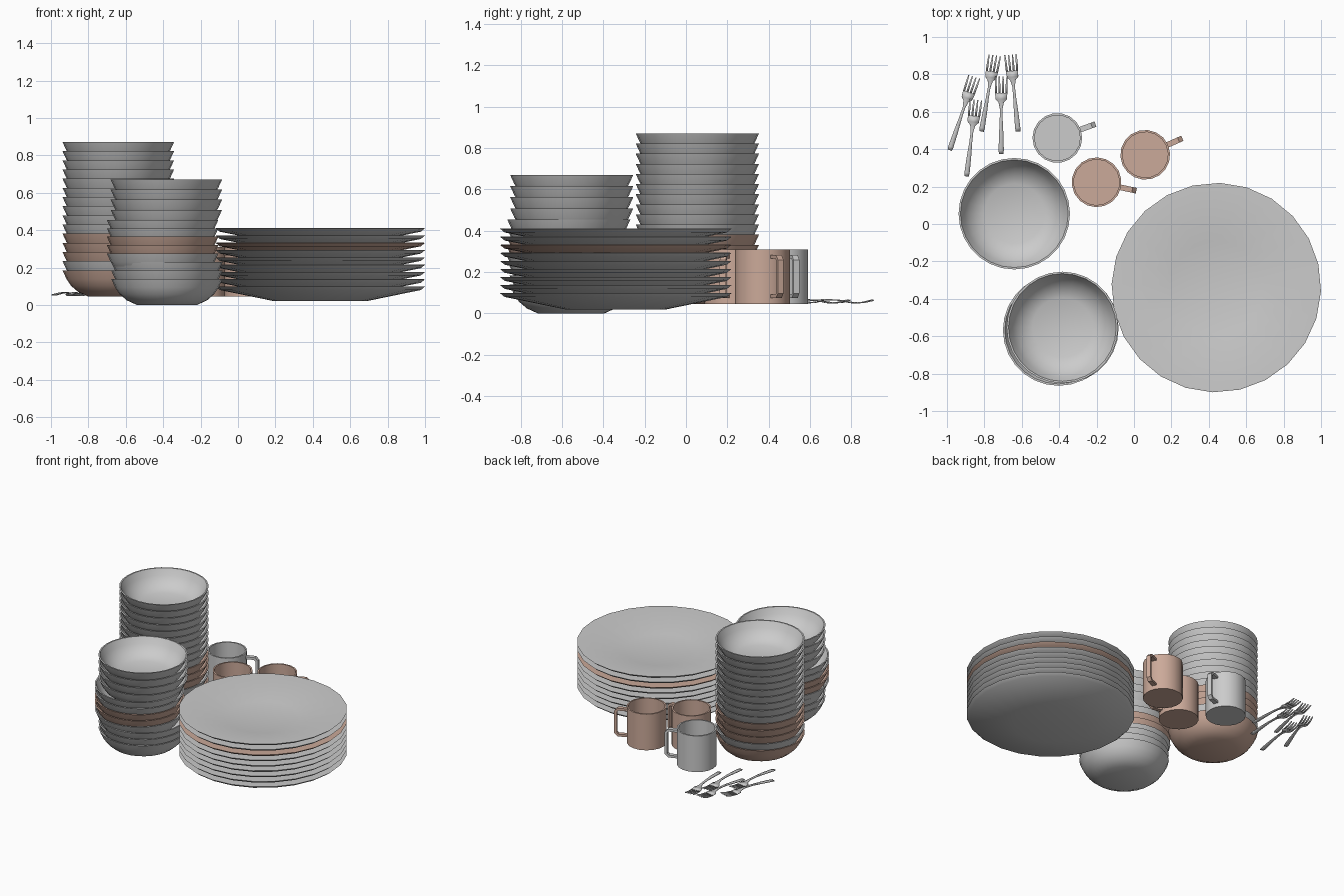
import bpy, bmesh
from math import sin, cos, pi, radians, atan2
from mathutils import Vector

if "Cube" in bpy.data.objects:
    bpy.data.objects.remove(bpy.data.objects["Cube"])

clay = bpy.data.materials.new("clay_pink")
clay.diffuse_color = (0.60, 0.40, 0.32, 1)
clay.use_nodes = True
clay.node_tree.nodes["Principled BSDF"].inputs["Base Color"].default_value = clay.diffuse_color


def finish(name, bm, loc, rot=0.0, pink=False):
    """Turn a bmesh into a placed, smooth-by-angle object."""
    bmesh.ops.recalc_face_normals(bm, faces=bm.faces)
    me = bpy.data.meshes.new(name)
    bm.to_mesh(me)
    bm.free()
    me.shade_smooth()
    me.set_sharp_from_angle(angle=radians(30))
    ob = bpy.data.objects.new(name, me)
    bpy.context.collection.objects.link(ob)
    ob.location = loc
    ob.rotation_euler.z = rot
    if pink:
        me.materials.append(clay)
    return ob


def lathe(bm, profile, sides):
    """Revolve an (r, z) profile that starts and ends on the axis."""
    rings = []
    for r, z in profile:
        if r == 0:
            rings.append([bm.verts.new((0, 0, z))] * sides)
        else:
            rings.append([bm.verts.new((r * cos(2 * pi * i / sides), r * sin(2 * pi * i / sides), z))
                          for i in range(sides)])
    for a, b in zip(rings, rings[1:]):
        for i in range(sides):
            j = (i + 1) % sides
            bm.faces.new(list(dict.fromkeys((a[i], a[j], b[j], b[i]))))


# Plates: nine in a stack, one of them pink
PLATE = [(0, 0), (0.245, 0), (0.538, 0.060), (0.56, 0.078), (0.553, 0.079), (0.25, 0.016), (0, 0.016)]
for i in range(9):
    bm = bmesh.new()
    lathe(bm, PLATE, 24)
    finish(f"plate_{i + 1}", bm, (0.44, -0.34, 0.02 + 0.039 * i), radians(-2), i == 6)

# Bowls: two stacks, placed by rim height
BOWL_H = 0.14
BOWL = [(0, 0), (0.16, 0), (0.215, 0.025), (0.252, 0.057), (0.277, 0.094), (0.298, BOWL_H),
        (0.288, BOWL_H), (0.266, 0.096), (0.242, 0.064), (0.207, 0.036), (0.16, 0.016), (0, 0.016)]


def bowl(name, x, y, rim_z, pink):
    bm = bmesh.new()
    lathe(bm, BOWL, 28)
    finish(name, bm, (x, y, rim_z - BOWL_H), 0, pink)


for i in range(15):
    bowl(f"tall_stack_bowl_{i + 1}", -0.64, 0.055, 0.185 + 0.049 * i, i in (0, 2, 3, 4))

for i in range(12):
    if i < 8:
        rim = BOWL_H + 0.045 * i
    else:
        rim = 0.455 + 0.054 * (i - 7)
    x, y = (-0.38, -0.556) if i < 3 else (-0.403, -0.567) if i < 8 else (-0.383, -0.553)
    bowl(f"short_stack_bowl_{i + 1}", x, y, rim, i in (4, 5))

# Mugs: thin cup and flat strap handle
CUP = [(0, 0), (0.133, 0), (0.133, 0.265), (0.122, 0.265), (0.122, 0.012), (0, 0.012)]
HANDLE_OUT = [(0.127, 0.237), (0.195, 0.237), (0.217, 0.215), (0.217, 0.052), (0.195, 0.030), (0.127, 0.030)]
HANDLE_IN = [(0.127, 0.220), (0.189, 0.220), (0.200, 0.209), (0.200, 0.058), (0.189, 0.047), (0.127, 0.047)]


def mug(name, x, y, angle, pink):
    bm = bmesh.new()
    lathe(bm, CUP, 18)
    finish(name + "_cup", bm, (x, y, 0.045), radians(angle), pink)
    bm = bmesh.new()
    rings = [[bm.verts.new((p[0], w, p[1])) for p, w in ((o, -0.015), (o, 0.015), (n, 0.015), (n, -0.015))]
             for o, n in zip(HANDLE_OUT, HANDLE_IN)]
    for a, b in zip(rings, rings[1:]):
        for k in range(4):
            bm.faces.new((a[k], a[(k + 1) % 4], b[(k + 1) % 4], b[k]))
    bm.faces.new(rings[0])
    bm.faces.new(rings[-1])
    finish(name + "_handle", bm, (x, y, 0.045), radians(angle), pink)


mug("grey_mug", -0.41, 0.46, 20, False)
mug("pink_mug_right", 0.06, 0.37, 24, True)
mug("pink_mug_front", -0.20, 0.223, -12, True)

# Forks: wavy handle strip with four tines, thickened by solidify
STEM = [(0, 0.012, 0.004), (0.02, 0.014, 0.006), (0.10, 0.012, 0.013), (0.18, 0.008, 0.018),
        (0.24, 0.007, 0.016), (0.275, 0.014, 0.011), (0.292, 0.030, 0.007), (0.325, 0.033, 0.002)]


def strip(bm, stations):
    """Flat strip from (x centre, y, half width, z) stations."""
    rows = [(bm.verts.new((x - w, y, z)), bm.verts.new((x + w, y, z))) for x, y, w, z in stations]
    for a, b in zip(rows, rows[1:]):
        bm.faces.new((a[0], a[1], b[1], b[0]))


def fork(name, end, tip):
    bm = bmesh.new()
    strip(bm, [(0, y, w, z) for y, w, z in STEM])
    for k in range(4):
        x = (k - 1.5) * 0.0185
        strip(bm, [(x, 0.325, 0.0055, 0.002), (x * 1.05, 0.37, 0.005, 0.005), (x * 1.1, 0.412, 0.003, 0.015)])
    d = Vector(tip) - Vector(end)
    ob = finish(name, bm, (end[0], end[1], 0.049), atan2(d.y, d.x) - pi / 2)
    mod = ob.modifiers.new("thickness", 'SOLIDIFY')
    mod.thickness = 0.006
    mod.offset = 0


FORKS = [((-0.985, 0.395), (-0.855, 0.785)), ((-0.895, 0.255), (-0.845, 0.665)),
         ((-0.815, 0.495), (-0.745, 0.90)), ((-0.71, 0.375), (-0.71, 0.785)),
         ((-0.62, 0.495), (-0.66, 0.90))]
for i, (end, tip) in enumerate(FORKS):
    fork(f"fork_{i + 1}", end, tip)
